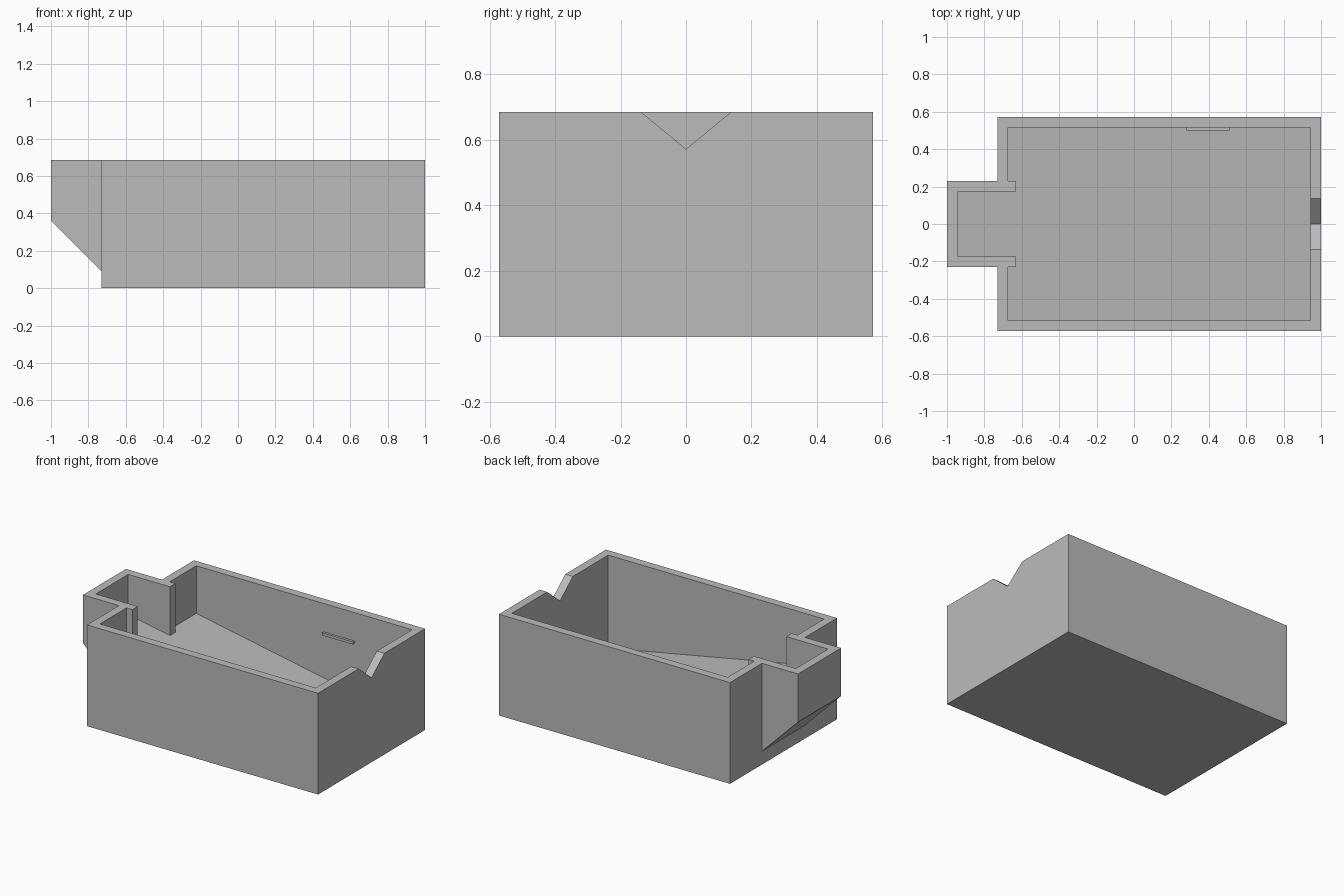
import bpy
import bmesh

# Remove the default cube
if "Cube" in bpy.data.objects:
    bpy.data.objects.remove(bpy.data.objects["Cube"], do_unlink=True)

HEIGHT, HALF, WALL = 0.685, 0.572, 0.057
SPOUT = 0.23          # half width of the spout
BACK = -0.73          # wall that carries the spout

grey = bpy.data.materials.new("plain grey")
grey.use_nodes = True
colour = (0.5, 0.5, 0.5, 1)
grey.diffuse_color = colour
grey.node_tree.nodes["Principled BSDF"].inputs["Base Color"].default_value = colour


def solid(name, lower, upper):
    """Closed solid between two matching rings of points."""
    bm = bmesh.new()
    a = [bm.verts.new(p) for p in lower]
    b = [bm.verts.new(p) for p in upper]
    bm.faces.new(a)
    bm.faces.new(b)
    for i in range(len(a)):
        j = (i + 1) % len(a)
        bm.faces.new((a[i], a[j], b[j], b[i]))
    bmesh.ops.recalc_face_normals(bm, faces=bm.faces)
    mesh = bpy.data.meshes.new(name)
    bm.to_mesh(mesh)
    bm.free()
    mesh.materials.append(grey)
    obj = bpy.data.objects.new(name, mesh)
    bpy.context.collection.objects.link(obj)
    return obj


def box(name, x0, x1, y0, y1, z0, z1):
    ring = [(x0, y0), (x1, y0), (x1, y1), (x0, y1)]
    return solid(name, [(x, y, z0) for x, y in ring], [(x, y, z1) for x, y in ring])


def combine(obj, tool, operation):
    """Apply a boolean and discard the tool."""
    mod = obj.modifiers.new(operation, "BOOLEAN")
    mod.operation, mod.solver, mod.object = operation, "EXACT", tool
    graph = bpy.context.evaluated_depsgraph_get()
    obj.data = bpy.data.meshes.new_from_object(obj.evaluated_get(graph))
    obj.modifiers.clear()
    bpy.data.objects.remove(tool, do_unlink=True)


def floor_height(x):
    """Inner floor falls evenly from the spout to the far wall."""
    return 0.235 - 0.19 * x


# Outer body with the chamfered spout
tray = box("tray", BACK, 1, -HALF, HALF, 0, HEIGHT)
side = [(-1, HEIGHT), (-1, 0.36), (BACK, 0.09), (-0.7, 0.09), (-0.7, HEIGHT)]
spout = solid("spout", [(x, -SPOUT, z) for x, z in side], [(x, SPOUT, z) for x, z in side])
combine(tray, spout, "UNION")

# Hollow, with the two throat fins left standing inside
inner, throat, fin = HALF - WALL, SPOUT - WALL, -0.63
half_plan = [(-1 + WALL, throat), (fin, throat), (fin, SPOUT),
             (BACK + WALL, SPOUT), (BACK + WALL, inner), (1 - WALL, inner)]
plan = half_plan + [(x, -y) for x, y in reversed(half_plan)]
hollow = solid("hollow", [(x, y, floor_height(x)) for x, y in plan],
               [(x, y, 1) for x, y in plan])
combine(tray, hollow, "DIFFERENCE")

# V notch in the far wall
vee = [(0, 0.572), (0.274, 0.798), (-0.274, 0.798)]
notch = solid("notch", [(0.85, y, z) for y, z in vee], [(1.1, y, z) for y, z in vee])
combine(tray, notch, "DIFFERENCE")

# Small level ledge on the inner wall
box("level_mark", 0.28, 0.51, inner - 0.016, inner + 0.01, 0.475, 0.493)
